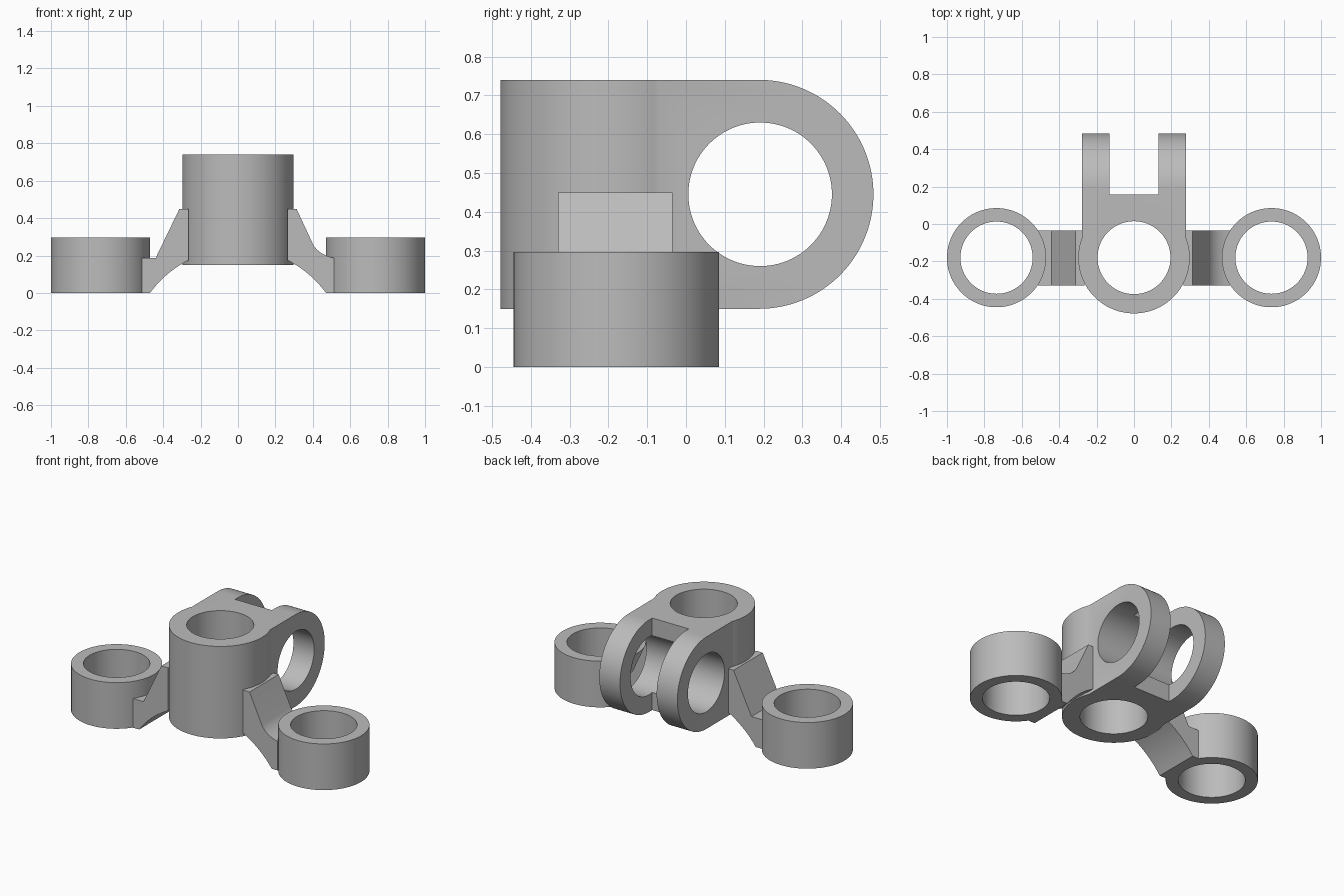
import bpy
import bmesh
from math import cos, sin, pi, radians
from mathutils import Vector

cube = bpy.data.objects.get("Cube")
if cube:
    bpy.data.objects.remove(cube)

grey = bpy.data.materials.new("plain grey")
grey.use_nodes = True
colour = (0.5, 0.5, 0.5, 1)
grey.diffuse_color = colour
grey.node_tree.nodes["Principled BSDF"].inputs["Base Color"].default_value = colour

AXIS_Y = -0.18    # common y of the three upright bores
PIN_Y, PIN_Z = 0.188, 0.445


def arc(cx, cy, r, start=0, end=2 * pi, n=96):
    """Points on an arc; a full turn leaves out the repeated last point."""
    count = n if end - start > 6 else n + 1
    return [(cx + r * cos(start + (end - start) * i / n),
             cy + r * sin(start + (end - start) * i / n)) for i in range(count)]


def bend(a, b, c, n=12):
    """Quadratic curve from a to c pulled towards b."""
    a, b, c = Vector(a), Vector(b), Vector(c)
    return [tuple(a * (1 - t) ** 2 + b * 2 * t * (1 - t) + c * t * t)
            for t in (i / n for i in range(n + 1))]


def extrude(name, profile, axis, low, high):
    """Solid made by sweeping a flat profile along one axis."""
    place = {"x": lambda p, d: (d, p[0], p[1]),
             "y": lambda p, d: (p[0], d, p[1]),
             "z": lambda p, d: (p[0], p[1], d)}[axis]
    bm = bmesh.new()
    face = bm.faces.new([bm.verts.new(place(p, low)) for p in profile])
    grown = bmesh.ops.extrude_face_region(bm, geom=[face])["geom"]
    shift = Vector(place((0, 0), high - low))
    bmesh.ops.translate(bm, vec=shift,
                        verts=[g for g in grown if isinstance(g, bmesh.types.BMVert)])
    bmesh.ops.recalc_face_normals(bm, faces=bm.faces)
    mesh = bpy.data.meshes.new(name)
    bm.to_mesh(mesh)
    bm.free()
    mesh.materials.append(grey)
    obj = bpy.data.objects.new(name, mesh)
    bpy.context.collection.objects.link(obj)
    return obj


def combine(obj, tool, operation):
    """Apply a boolean and discard the tool."""
    mod = obj.modifiers.new(operation, "BOOLEAN")
    mod.operation, mod.object, mod.solver = operation, tool, "EXACT"
    bpy.context.view_layer.objects.active = obj
    bpy.ops.object.modifier_apply(modifier=mod.name)
    bpy.data.objects.remove(tool)


def finish(obj):
    bpy.ops.object.select_all(action="DESELECT")
    obj.select_set(True)
    bpy.context.view_layer.objects.active = obj
    bpy.ops.object.shade_smooth_by_angle(angle=radians(30))


# Central barrel joined to the rounded clevis behind it
hub = extrude("central_hub", arc(0, AXIS_Y, 0.298), "z", 0.15, 0.74)
clevis_profile = [(AXIS_Y, 0.15)] + arc(PIN_Y, PIN_Z, 0.295, -pi / 2, pi / 2, 64) + [(AXIS_Y, 0.74)]
combine(hub, extrude("clevis", clevis_profile, "x", -0.277, 0.277), "UNION")

# Slot between the cheeks, cross pin bore and upright bore
slot = [(-0.13, 0.157), (0.13, 0.157), (0.13, 0.7), (-0.13, 0.7)]
combine(hub, extrude("slot_cutter", slot, "z", 0, 1), "DIFFERENCE")
combine(hub, extrude("pin_cutter", arc(PIN_Y + 0.003, PIN_Z, 0.185), "x", -0.5, 0.5), "DIFFERENCE")
combine(hub, extrude("bore_cutter", arc(0, AXIS_Y, 0.195), "z", 0, 1), "DIFFERENCE")
finish(hub)

# Side rings
for side, name in ((1, "left_ring"), (-1, "right_ring")):
    x = side * 0.735
    ring = extrude(name, arc(x, AXIS_Y, 0.265), "z", 0, 0.296)
    combine(ring, extrude("ring_cutter", arc(x, AXIS_Y, 0.193), "z", -0.1, 0.5), "DIFFERENCE")
    finish(ring)

# Arms: both have an arched underside, the left one also a curved upper edge
under = bend((0.47, 0), (0.39, 0.11), (0.265, 0.175))
upper_left = bend((0.40, 0.262), (0.43, 0.205), (0.512, 0.187))
upper_right = [(0.44, 0.187), (0.514, 0.187)]
for side, name, upper in ((1, "left_arm", upper_left), (-1, "right_arm", upper_right)):
    outline = under + [(0.265, 0.45), (0.313, 0.45)] + upper + [(0.513, 0)]
    finish(extrude(name, [(side * x, z) for x, z in outline], "y", -0.33, -0.035))
